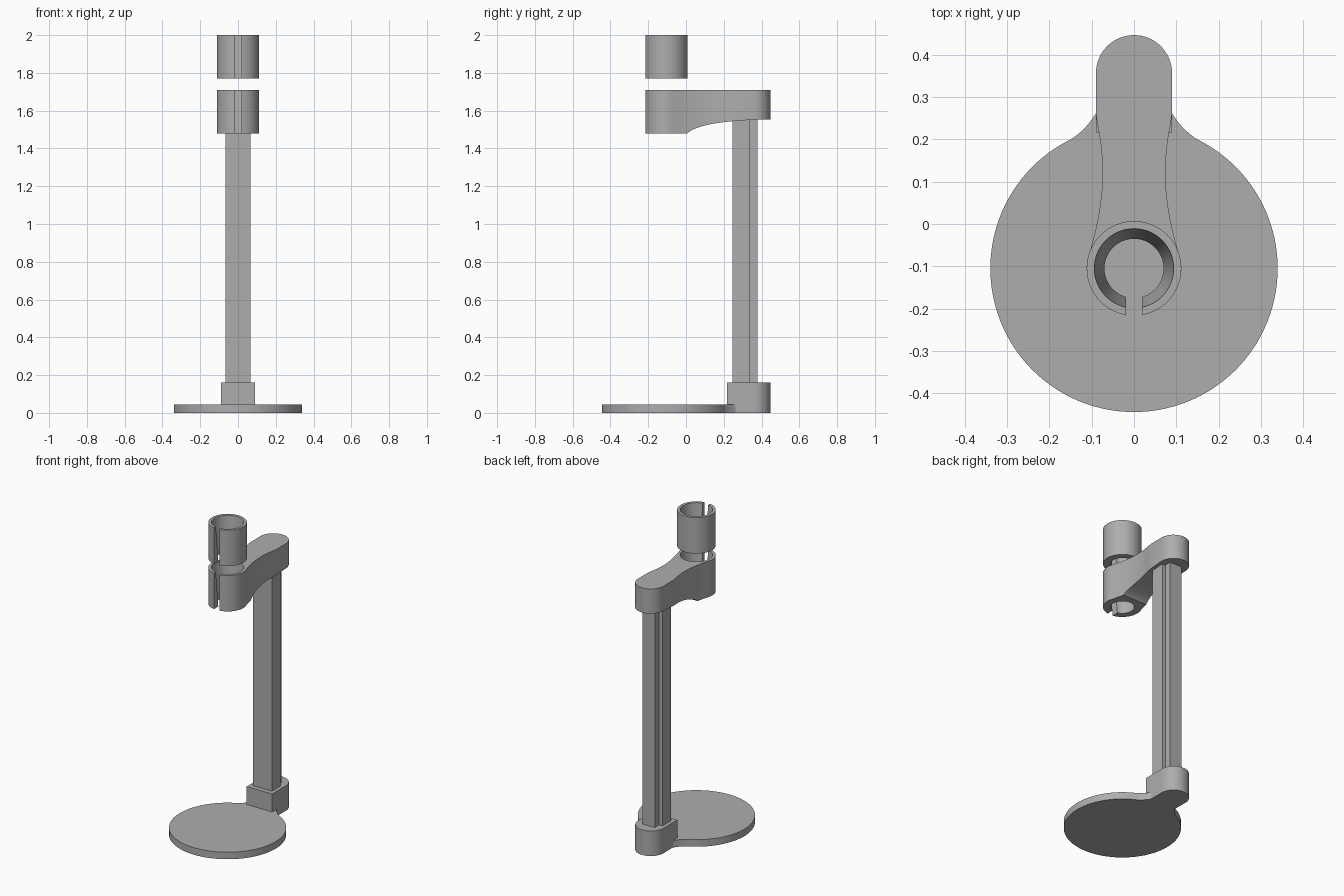
import bpy, bmesh, math

if "Cube" in bpy.data.objects:
    bpy.data.objects.remove(bpy.data.objects["Cube"])

GREY = bpy.data.materials.new("plain grey")
GREY.diffuse_color = (0.42, 0.42, 0.42, 1)
GREY.use_nodes = True
GREY.node_tree.nodes["Principled BSDF"].inputs["Base Color"].default_value = GREY.diffuse_color
CY = -0.105          # y of the disc and ring axis
BACK = 0.357         # y where the rounded back end starts
HALF = 0.09          # half width of the rounded back end


def finish(name, bm):
    """Turn a bmesh into a named object."""
    bmesh.ops.recalc_face_normals(bm, faces=bm.faces)
    mesh = bpy.data.meshes.new(name)
    bm.to_mesh(mesh)
    bm.free()
    obj = bpy.data.objects.new(name, mesh)
    bpy.context.collection.objects.link(obj)
    mesh.materials.append(GREY)
    return obj


def extrude(name, pts, lo, hi, axis="z"):
    """Prism from an outline: (x, y) along z, or (y, z) along x."""
    place = (lambda a, b, t: (a, b, t)) if axis == "z" else (lambda a, b, t: (t, a, b))
    bm = bmesh.new()
    face = bm.faces.new([bm.verts.new(place(a, b, lo)) for a, b in pts])
    new = bmesh.ops.extrude_face_region(bm, geom=[face])["geom"]
    shift = place(0, 0, hi - lo)
    bmesh.ops.translate(bm, vec=shift, verts=[v for v in new if isinstance(v, bmesh.types.BMVert)])
    return finish(name, bm)


def arc(cy, r, start, end, n):
    """Points on a circle about (0, cy), angles in degrees."""
    angles = [math.radians(start + (end - start) * i / n) for i in range(n + 1)]
    return [(r * math.cos(a), cy + r * math.sin(a)) for a in angles]


def mirrored(right):
    """Close an outline whose right half runs from the front to the back."""
    return right + [(-x, y) for x, y in reversed(right) if x > 1e-5]


def smooth(p0, p1, p2, n=10):
    """Quadratic curve between p0 and p2, without its end points."""
    return [tuple((1 - t) ** 2 * a + 2 * t * (1 - t) * b + t * t * c
                  for a, b, c in zip(p0, p1, p2)) for t in (i / n for i in range(1, n))]


def cut(obj, cutters):
    """Subtract the cutters, bake the result and drop the cutters."""
    for c in cutters:
        mod = obj.modifiers.new("cut", "BOOLEAN")
        mod.operation, mod.solver, mod.object = "DIFFERENCE", "EXACT", c
    bpy.context.view_layer.update()
    baked = bpy.data.meshes.new_from_object(obj.evaluated_get(bpy.context.evaluated_depsgraph_get()))
    obj.modifiers.clear()
    obj.data = baked
    for c in cutters:
        bpy.data.objects.remove(c)


def clamp_cutters(lo, hi):
    """Tapered bore and front slot of a split ring."""
    bm = bmesh.new()
    e = 0.01
    slope = 0.024 / (hi - lo)
    bmesh.ops.create_cone(bm, cap_ends=True, segments=64, radius1=0.07 - slope * e,
                          radius2=0.094 + slope * e, depth=hi - lo + 2 * e)
    bmesh.ops.translate(bm, vec=(0, CY, (lo + hi) / 2), verts=bm.verts)
    bore = finish("bore_cutter", bm)
    slot = extrude("slot_cutter", [(-0.019, -0.3), (0.019, -0.3), (0.019, CY), (-0.019, CY)],
                   lo - e, hi + e)
    return [bore, slot]


round_end = arc(BACK, HALF, 0, 90, 20)

# Base: disc blended into a neck with a rounded back end
join = arc(CY, 0.34, -90, 64, 60)
neck = smooth(join[-1], (0.115, 0.222), (HALF, 0.262))
base = extrude("base_plate", mirrored(join + neck + [(HALF, 0.262)] + round_end), 0, 0.045)

# Socket holding the post
socket = extrude("post_socket", mirrored([(HALF, 0.217)] + round_end), 0, 0.16)

# Post: square bar with both back corners notched
post = extrude("post", mirrored([(0.067, 0.247), (0.067, 0.335), (0.044, 0.335), (0.044, 0.378)]),
               0.15, 1.57)

# Arm: split ring, waisted neck and rounded back end
ring = arc(CY, 0.112, -90, 12, 32)
waist = (0.0745, 0.12)
side = (smooth(ring[-1], (0.0745, 0.03), waist) + [waist]
        + smooth(waist, (0.0745, 0.185), (HALF, 0.25)) + [(HALF, 0.262)])
arm = extrude("clamp_arm", mirrored(ring + side + round_end), 1.48, 1.71)
curve = [(0.007, 1.48)] + smooth((0.007, 1.48), (0.07, 1.54), (0.37, 1.552), 16) + [(0.37, 1.552)]
under = extrude("underside_cutter", [(0.007, 1.4)] + curve + [(0.6, 1.552), (0.6, 1.4)],
                -0.3, 0.3, "x")
cut(arm, clamp_cutters(1.48, 1.71) + [under])

# Loose split ring above the arm
upper = extrude("upper_ring", arc(CY, 0.112, 0, 360 - 360 / 64, 63), 1.77, 2.0)
cut(upper, clamp_cutters(1.77, 2.0))

# Smooth the round walls and keep edges sharp
bpy.ops.object.select_all(action="DESELECT")
for obj in (base, socket, arm, upper):
    obj.select_set(True)
bpy.context.view_layer.objects.active = base
bpy.ops.object.shade_smooth_by_angle(angle=math.radians(25))
